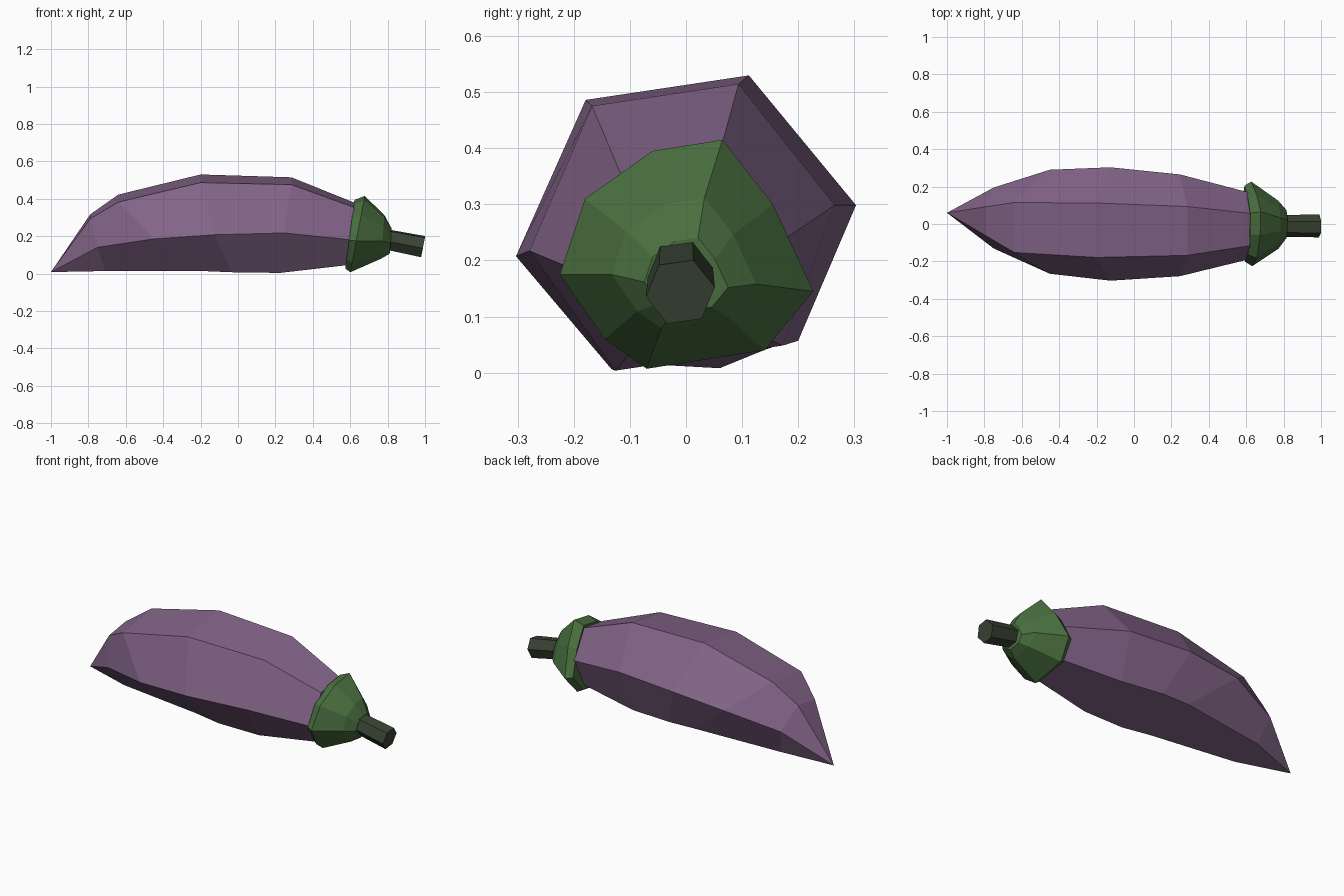
import bpy, bmesh, math
from mathutils import Vector, Matrix

if "Cube" in bpy.data.objects:
    bpy.data.objects.remove(bpy.data.objects["Cube"])


def material(name, rgb):
    m = bpy.data.materials.new(name)
    m.diffuse_color = (*rgb, 1)
    m.use_nodes = True
    m.node_tree.nodes["Principled BSDF"].inputs["Base Color"].default_value = m.diffuse_color
    return m


def loft(name, rings, mat, tip=None):
    """Skin equal-sided rings; optionally start from a single tip point."""
    bm = bmesh.new()
    loops = [[bm.verts.new(p) for p in ring] for ring in rings]
    n = len(loops[0])
    for a, b in zip(loops, loops[1:]):
        for i in range(n):
            j = (i + 1) % n
            bm.faces.new((a[i], a[j], b[j], b[i]))
    if tip:
        t = bm.verts.new(tip)
        for i in range(n):
            bm.faces.new((t, loops[0][(i + 1) % n], loops[0][i]))
    else:
        bm.faces.new(loops[0])
    bm.faces.new(loops[-1])
    bmesh.ops.recalc_face_normals(bm, faces=bm.faces)
    me = bpy.data.meshes.new(name)
    bm.to_mesh(me)
    bm.free()
    me.materials.append(mat)
    ob = bpy.data.objects.new(name, me)
    bpy.context.collection.objects.link(ob)
    return ob


purple = material("purple skin", (0.225, 0.128, 0.245))
green = material("leaf green", (0.068, 0.160, 0.050))
dark = material("dark stem green", (0.040, 0.056, 0.034))

# Fruit body: rolled, leaning hexagons (y, half width, x of top/mid/bottom, z of top/mid/bottom)
ROLL = 0.15
HEX = [(0.37, 0), (1, 1), (0.66, 2), (-0.44, 2), (-1, 1), (-0.59, 0)]


def hexagon(y, r, xs, zs):
    pts = []
    for u, level in HEX:
        mean = (-0.11, 0, 0.11)[level]
        pts.append((xs[level], y + u * r, zs[level] + ROLL * (u - mean) * r))
    return pts


body_rings = [
    hexagon(0.032, 0.163, (-0.79, -0.75, -0.71), (0.305, 0.165, 0.027)),
    hexagon(0.012, 0.278, (-0.64, -0.45, -0.20), (0.402, 0.227, 0.037)),
    hexagon(0.000, 0.303, (-0.20, -0.125, -0.03), (0.508, 0.253, 0.032)),
    hexagon(-0.007, 0.272, (0.285, 0.245, 0.225), (0.495, 0.258, 0.026)),
    hexagon(-0.010, 0.180, (0.62, 0.61, 0.585), (0.367, 0.207, 0.06)),
]
loft("fruit_body", body_rings, purple, tip=(-1, 0.06, 0.008))

# Leafy cap: one irregular outline (y, z) shrunk towards the stem
OUTLINE = [(0.065, 0.415), (0.155, 0.30), (0.227, 0.145), (0.14, 0.04), (-0.07, 0.007),
           (-0.145, 0.06), (-0.225, 0.175), (-0.18, 0.31), (-0.06, 0.395)]


def cap_ring(x, lean, scale, cy, cz):
    pts = []
    for y, z in OUTLINE:
        py, pz = cy + (y - cy) * scale, cz + (z - cz) * scale
        pts.append((x + lean * (pz - cz), py, pz))
    return pts


loft("leafy_cap", [
    cap_ring(0.597, 0.13, 0.9, 0, 0.2),
    cap_ring(0.637, 0.19, 1.0, 0, 0.2),
    cap_ring(0.772, 0.08, 0.57, -0.01, 0.175),
    cap_ring(0.815, 0.08, 0.33, 0.0, 0.155),
], green)

# Stem: slightly drooping hexagonal prism
start, end = Vector((0.78, -0.01, 0.185)), Vector((0.99, -0.01, 0.144))
turn = (end - start).to_track_quat('X', 'Z')


def stem_ring(c, r):
    return [c + turn @ Vector((0, r * math.cos(a), r * math.sin(a)))
            for a in (math.radians(8 + 60 * i) for i in range(6))]


loft("stem", [stem_ring(start, 0.058), stem_ring(end, 0.062)], dark)
